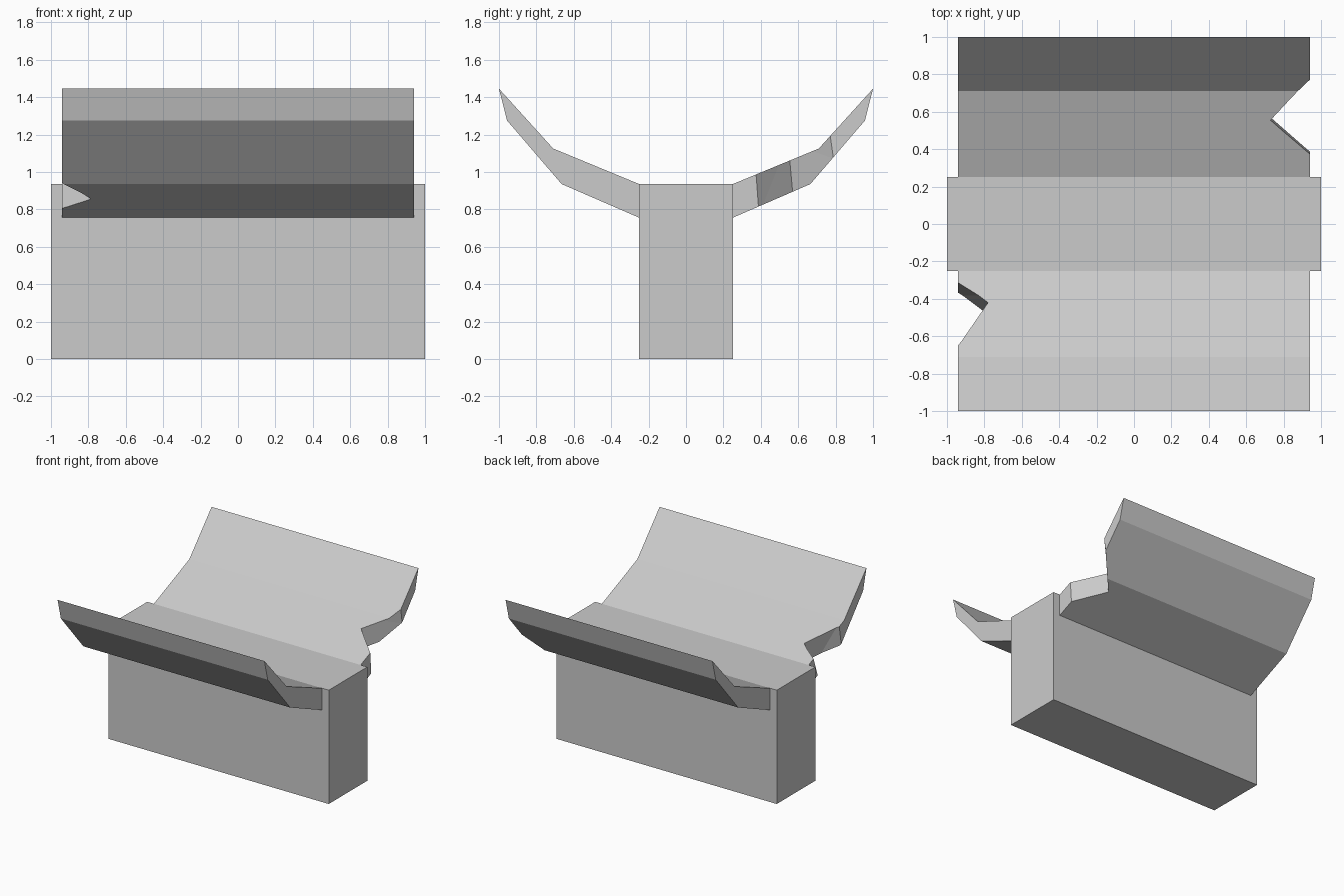
import bpy, bmesh
from mathutils import Vector

if "Cube" in bpy.data.objects:
    bpy.data.objects.remove(bpy.data.objects["Cube"])

BODY_HALF, BODY_TOP = 0.25, 0.935
WING_X = 0.94
WING_PROFILE = [(0.25, 0.935), (0.71, 1.125), (1.0, 1.445),
                (0.957, 1.275), (0.665, 0.935), (0.25, 0.755)]


def finish(bm, name):
    bmesh.ops.recalc_face_normals(bm, faces=bm.faces[:])
    mesh = bpy.data.meshes.new(name)
    bm.to_mesh(mesh)
    bm.free()
    obj = bpy.data.objects.new(name, mesh)
    bpy.context.collection.objects.link(obj)
    return obj


def extrude_x(name, profile, half):
    """Extrude a (y, z) profile from -half to half along x."""
    bm = bmesh.new()
    face = bm.faces.new([bm.verts.new((-half, y, z)) for y, z in profile])
    out = bmesh.ops.extrude_face_region(bm, geom=[face])["geom"]
    bmesh.ops.translate(bm, vec=(2 * half, 0, 0),
                        verts=[v for v in out if isinstance(v, bmesh.types.BMVert)])
    return finish(bm, name)


def notch(name, wing, tip, ends):
    """Cut a wedge; each corner is a (top point, bottom point) pair."""
    tip = [Vector(p) for p in tip]
    corners = [tip]
    for pair in ends:
        # push the open ends of the wedge past the wing edge
        corners.append([t + (Vector(p) - t) * 1.2 for p, t in zip(pair, tip)])
    bm = bmesh.new()
    for top, bottom in corners:
        for t in (-0.6, 1.6):
            bm.verts.new(top.lerp(bottom, t))
    bmesh.ops.convex_hull(bm, input=bm.verts[:])
    cutter = finish(bm, name)
    cutter.hide_render = True
    cutter.hide_set(True)
    mod = wing.modifiers.new("notch", "BOOLEAN")
    mod.operation, mod.solver, mod.object = "DIFFERENCE", "EXACT", cutter


# Central block
extrude_x("base_block", [(-BODY_HALF, 0), (BODY_HALF, 0),
                         (BODY_HALF, BODY_TOP), (-BODY_HALF, BODY_TOP)], 1.0)

# Curved wings on both sides
back_wing = extrude_x("back_wing", WING_PROFILE, WING_X)
front_wing = extrude_x("front_wing", [(-y, z) for y, z in WING_PROFILE], WING_X)

# Broken notch in the right end of the back wing
notch("back_notch_cutter", back_wing,
      [(0.73, 0.555, 1.06), (0.73, 0.57, 0.895)],
      [[(WING_X, 0.77, 1.195), (WING_X, 0.785, 1.08)],
       [(WING_X, 0.375, 0.985), (WING_X, 0.388, 0.815)]])

# Broken notch in the left end of the front wing
notch("front_notch_cutter", front_wing,
      [(-0.78, -0.42, 1.005), (-0.785, -0.48, 0.855)],
      [[(-WING_X, -0.64, 1.096), (-WING_X, -0.67, 0.943)],
       [(-WING_X, -0.315, 0.962), (-WING_X, -0.37, 0.808)]])
